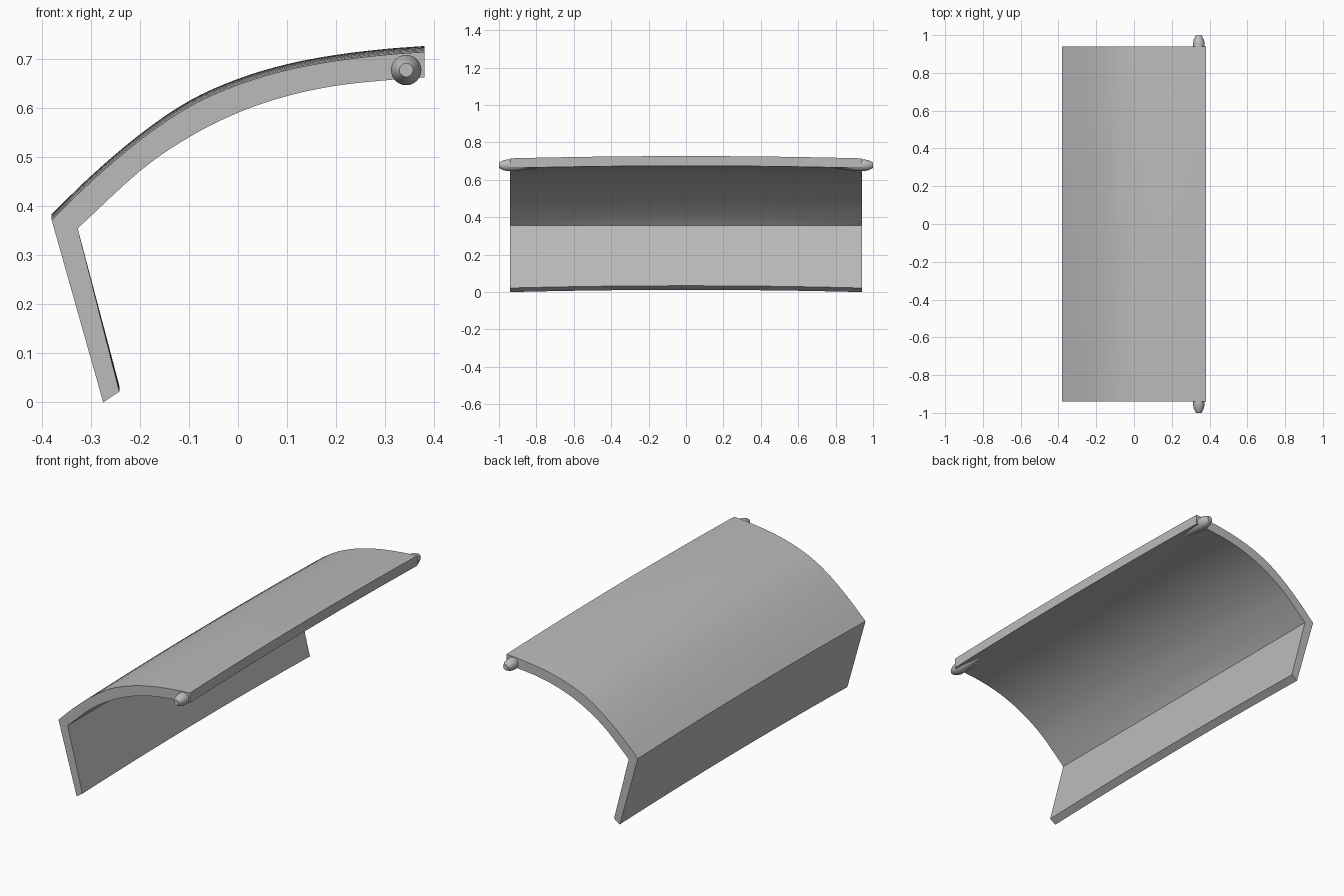
import bpy, bmesh, math

cube = bpy.data.objects.get("Cube")
if cube:
    bpy.data.objects.remove(cube, do_unlink=True)

grey = bpy.data.materials.new("plain grey")
grey.use_nodes = True
grey.diffuse_color = (0.5, 0.5, 0.5, 1)
grey.node_tree.nodes["Principled BSDF"].inputs["Base Color"].default_value = (0.5, 0.5, 0.5, 1)

HALF, CROWN = 0.94, 0.012


def smooth_path(pts, steps=4):
    """Smooth curve through the points, ends included."""
    ext = [[2 * a - b for a, b in zip(pts[0], pts[1])], *pts,
           [2 * a - b for a, b in zip(pts[-1], pts[-2])]]
    out = []
    for p0, p1, p2, p3 in zip(ext, ext[1:], ext[2:], ext[3:]):
        for k in range(steps):
            t = k / steps
            out.append(tuple(b + (c - a) * t / 2 + (2 * a - 5 * b + 4 * c - d) * t * t / 2
                             + (3 * b - a - 3 * c + d) * t ** 3 / 2
                             for a, b, c, d in zip(p0, p1, p2, p3)))
    return out + [tuple(pts[-1])]


def make_object(name, bm, angle):
    bmesh.ops.recalc_face_normals(bm, faces=bm.faces)
    mesh = bpy.data.meshes.new(name)
    bm.to_mesh(mesh)
    bm.free()
    mesh.materials.append(grey)
    obj = bpy.data.objects.new(name, mesh)
    bpy.context.collection.objects.link(obj)
    bpy.ops.object.select_all(action="DESELECT")
    obj.select_set(True)
    bpy.context.view_layer.objects.active = obj
    bpy.ops.object.shade_smooth_by_angle(angle=math.radians(angle))
    return obj


def loft(bm, rings):
    """Skin closed rings of points and cap both ends."""
    rings = [[bm.verts.new(p) for p in ring] for ring in rings]
    for r, s in zip(rings, rings[1:]):
        for i in range(len(r)):
            j = (i + 1) % len(r)
            bm.faces.new((r[i], r[j], s[j], s[i]))
    bm.faces.new(rings[0])
    bm.faces.new(rings[-1])


# Curved cover with a folded lip, gently crowned along its length
outer = smooth_path([(-.38, .372), (-.3, .45), (-.2, .535), (-.1, .603), (0, .648),
                     (.1, .678), (.2, .697), (.3, .709), (.38, .715)])
inner = smooth_path([(.38, .663), (.3, .657), (.2, .646), (.1, .625), (0, .591),
                     (-.1, .541), (-.2, .472), (-.327, .355)])
lip = [(-.242, .022), (-.275, 0)]
fold = inner[-1]
profile = outer + inner + lip
rings = []
for i in range(17):
    t = i / 8 - 1
    lift = CROWN * (1 - t * t)
    rings.append([(x, t * HALF, z + (0 if (x, z) == fold else lift)) for x, z in profile])
bm = bmesh.new()
loft(bm, rings)
make_object("curved_cover", bm, 30)

# Hinge pins: rounded tip outside, long taper fading under the cover
pin = [(1, .014), (.992, .019), (.975, .027), (.955, .031), (.92, .031),
       (.87, .026), (.81, .018), (.75, .006)]
for side, name in ((-1, "front_hinge_pin"), (1, "back_hinge_pin")):
    bm = bmesh.new()
    loft(bm, [[(.343 + r * math.cos(a), side * y, .678 + r * math.sin(a))
               for a in (math.tau * k / 24 for k in range(24))] for y, r in pin])
    make_object(name, bm, 40)
